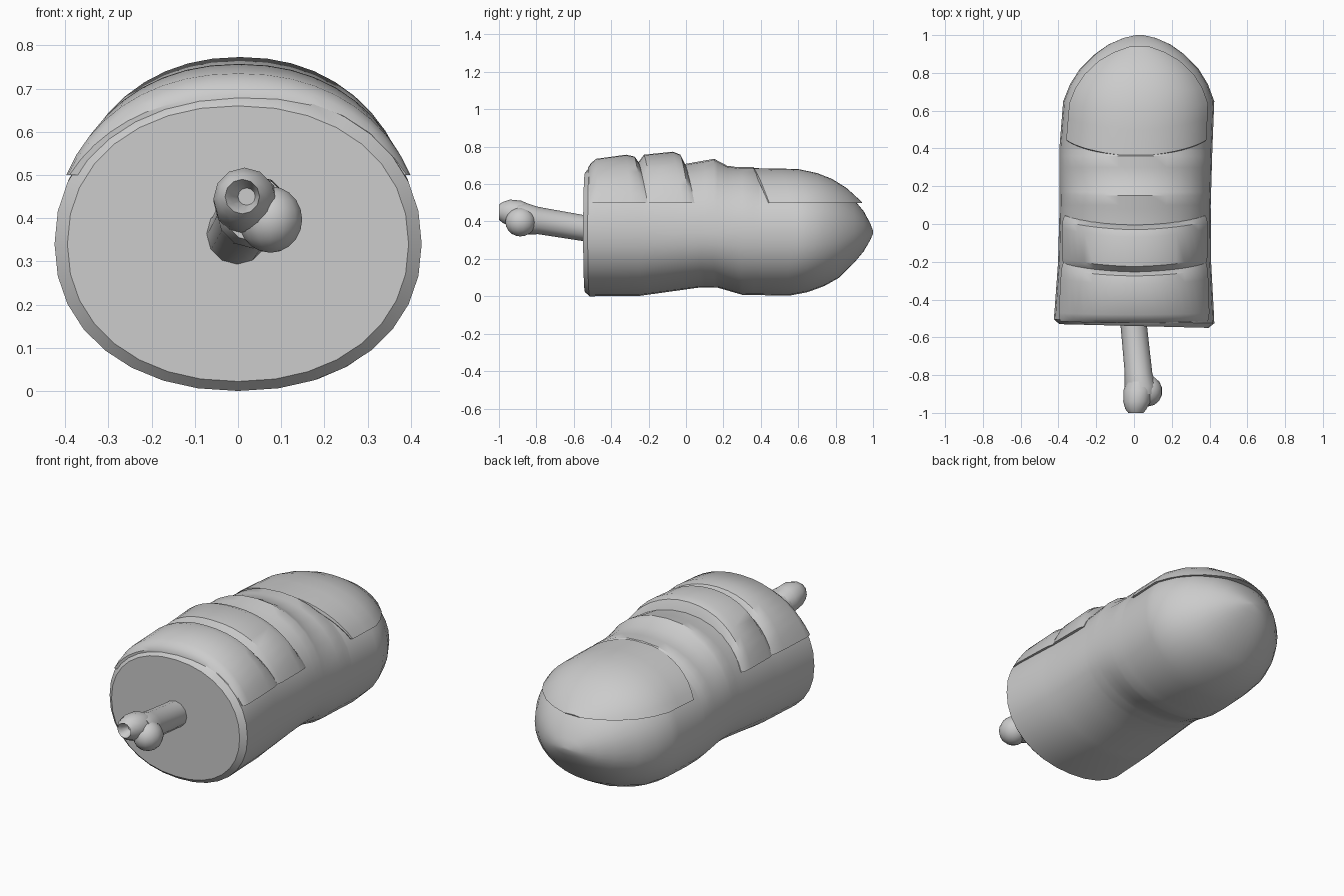
import bpy, bmesh, math
from mathutils import Vector

if "Cube" in bpy.data.objects:
    bpy.data.objects.remove(bpy.data.objects["Cube"])

MID = 0.34      # height of the widest part of the body
SEAM = 0.5      # lower edge of the raised plates
POWER = 2 / 2.15

# Profiles along y: half width, sideways drift, underside, core top
WIDTH = [(-.54, .395), (-.515, .425), (-.2, .405), (.1, .40), (.4, .405), (.65, .40),
         (.74, .365), (.82, .315), (.90, .235), (.95, .165), (.985, .085), (1, .02)]
DRIFT = [(-.54, 0), (0, .005), (.4, .01), (.65, .025), (1, .03)]
UNDER = [(-.54, .022), (-.515, .0), (-.25, .002), (.08, .048), (.17, .046), (.3, .008),
         (.55, .003), (.65, .022), (.74, .055), (.82, .10), (.90, .18), (.95, .24),
         (.985, .30), (1, .335)]
TOP = [(-.54, .66), (-.515, .69), (-.46, .71), (-.25, .71), (-.02, .705), (.15, .735),
       (.22, .698), (.28, .69), (.36, .69), (.39, .665), (.6, .668), (.74, .63), (.82, .585),
       (.90, .515), (.95, .455), (.985, .39), (1, .35)]


def at(table, y):
    if y <= table[0][0]:
        return table[0][1]
    for (a, va), (b, vb) in zip(table, table[1:]):
        if y <= b:
            return va + (vb - va) * (y - a) / (b - a)
    return table[-1][1]


def curve(v):
    return math.copysign(abs(v) ** POWER, v)


def loft(name, rings, angle=35):
    bm = bmesh.new()
    loops = [[bm.verts.new(p) for p in ring] for ring in rings]
    n = len(loops[0])
    for r, s in zip(loops, loops[1:]):
        for i in range(n):
            bm.faces.new((r[i], r[(i + 1) % n], s[(i + 1) % n], s[i]))
    bm.faces.new(loops[0])
    bm.faces.new(loops[-1])
    bmesh.ops.recalc_face_normals(bm, faces=bm.faces)
    mesh = bpy.data.meshes.new(name)
    bm.to_mesh(mesh)
    bm.free()
    obj = bpy.data.objects.new(name, mesh)
    bpy.context.collection.objects.link(obj)
    bpy.ops.object.select_all(action='DESELECT')
    obj.select_set(True)
    bpy.context.view_layer.objects.active = obj
    bpy.ops.object.shade_smooth_by_angle(angle=math.radians(angle))
    return obj


def core_ring(y, n=32):
    ring = []
    for i in range(n):
        t = 2 * math.pi * i / n
        rise = at(TOP, y) - MID if math.sin(t) > 0 else MID - at(UNDER, y)
        x = at(DRIFT, y) + at(WIDTH, y) * curve(math.cos(t))
        tilt = -.025 * x if y < -.5 else 0
        ring.append((x, y + tilt, MID + rise * curve(math.sin(t))))
    return ring


def plate_ring(y, top, slant, n=18):
    # Cap of the body section above the seam, swept back towards its sides
    rise = top - MID
    start = math.asin(min(1, (SEAM - MID) / rise) ** (1 / POWER))
    ring = []
    for i in range(n + 1):
        t = start + (math.pi - 2 * start) * i / n
        py = y + slant * abs(2 * i / n - 1) ** 1.5
        x = at(DRIFT, py) + (at(WIDTH, py) + .006) * curve(math.cos(t))
        ring.append((x, py, MID + rise * curve(math.sin(t))))
    return ring


# Main body
stations = sorted({y for table in (WIDTH, UNDER, TOP) for y, _ in table})
loft("body", [core_ring(y) for y in stations])

# Raised plates: (y, top height, sweep of the sides)
plates = {
    "front_plate": [(-.525, .685, .01), (-.51, .71, .01), (-.48, .735, .01),
                    (-.32, .757, .03), (-.275, .747, .04), (-.25, .712, .045)],
    "middle_plate": [(-.255, .715, .05), (-.225, .757, .05), (-.07, .773, .05),
                     (-.03, .757, .05), (-.005, .706, .05)],
    "head_plate": [(.355, .665, .085), (.36, .685, .085), (.5, .683, .06), (.6, .68, .04),
                   (.7, .659, .02), (.78, .628, .01), (.86, .578, .005), (.91, .532, 0),
                   (.94, .505, 0)],
}
for name, rows in plates.items():
    loft(name, [plate_ring(*row) for row in rows])


def tube(name, rows, n=12):
    # rows: x, y, z, radius of rings facing along y
    loft(name, [[Vector((x + r * math.cos(2 * math.pi * i / n), y,
                         z + r * math.sin(2 * math.pi * i / n))) for i in range(n)]
                for x, y, z, r in rows], 50)


# Bone sticking out of the front, with two knobs, one of them hollowed
tube("bone_shaft", [(-.008, -.5, .36, .073), (.0, -.55, .365, .07), (.024, -.79, .405, .073),
                    (.035, -.86, .415, .085), (.04, -.9, .42, .075)])
tube("hollow_knob", [(.03, -.8, .42, .055), (.02, -.88, .435, .076), (.015, -.94, .445, .072),
                     (.01, -.98, .448, .056), (.01, -1.0, .45, .04), (.015, -.985, .45, .032),
                     (.02, -.95, .45, .02)])
bpy.ops.mesh.primitive_uv_sphere_add(segments=14, ring_count=10, radius=.077,
                                     location=(.075, -.885, .397))
knob = bpy.context.object
knob.name = "round_knob"
knob.scale = (.98, 1.05, 1)
bpy.ops.object.shade_smooth()
